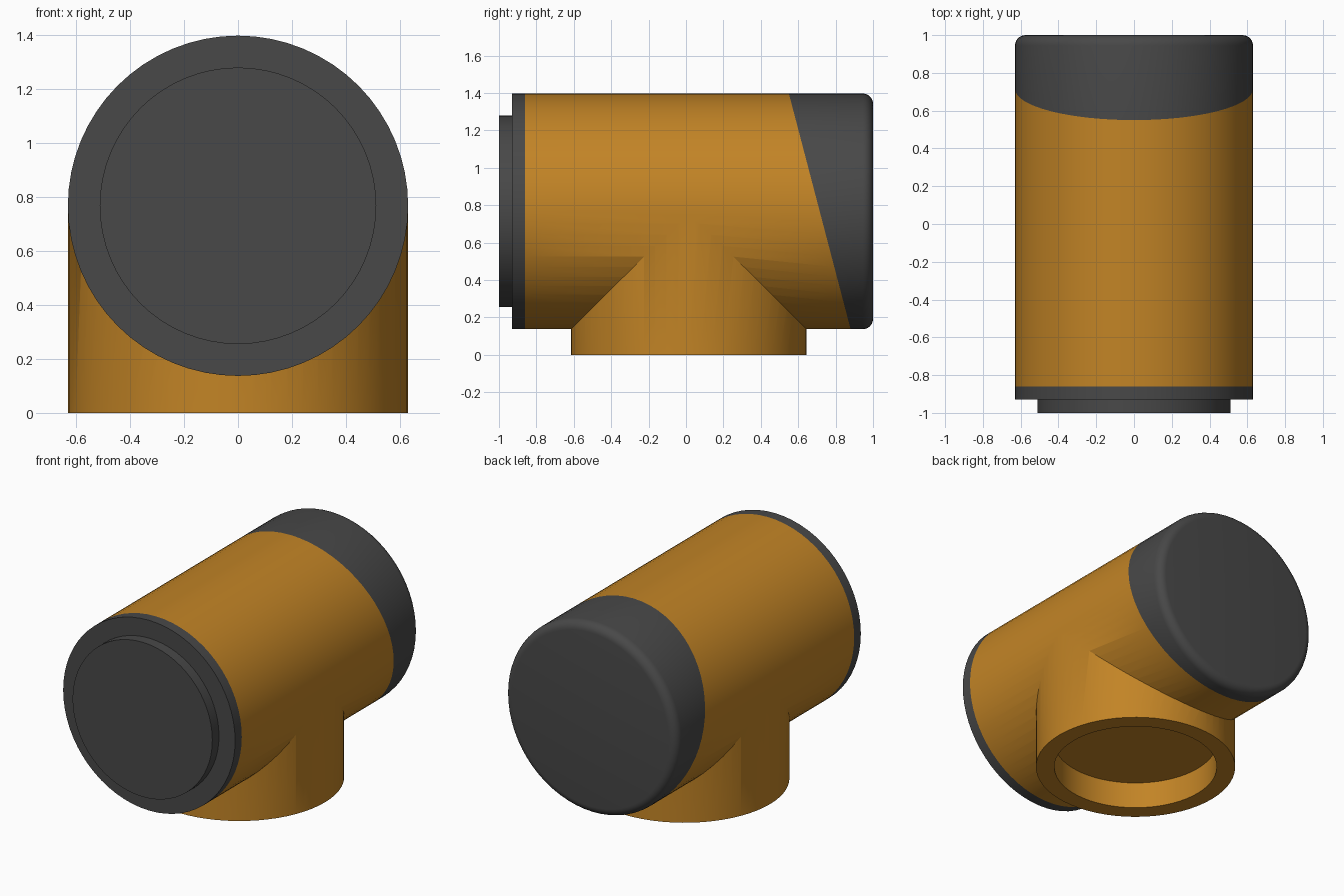
import bpy
import bmesh
import math
from mathutils import Vector, Matrix

if "Cube" in bpy.data.objects:
    bpy.data.objects.remove(bpy.data.objects["Cube"], do_unlink=True)

R = 0.63            # outer radius of barrel and branch
AXIS_Z = 0.767      # height of the barrel axis
BRANCH_Y = 0.015
SIDES = 64
BEVEL = 0.055


def make_material(name, color):
    mat = bpy.data.materials.new(name)
    mat.use_nodes = True
    mat.diffuse_color = color
    mat.node_tree.nodes["Principled BSDF"].inputs["Base Color"].default_value = color
    return mat


ochre = make_material("ochre", (0.54, 0.23, 0.019, 1))
charcoal = make_material("charcoal", (0.065, 0.065, 0.065, 1))


def lathe(name, profile, mat, matrix, cut=None):
    """Revolve (radius, height) points around z, then place; cut = (point, normal) removes the normal side."""
    bm = bmesh.new()
    verts = [bm.verts.new((r, 0, h)) for r, h in profile]
    edges = [bm.edges.new(pair) for pair in zip(verts, verts[1:])]
    bmesh.ops.spin(bm, geom=verts + edges, cent=(0, 0, 0), axis=(0, 0, 1),
                   angle=math.tau, steps=SIDES, use_merge=True)
    bmesh.ops.remove_doubles(bm, verts=bm.verts, dist=1e-5)
    bmesh.ops.holes_fill(bm, edges=bm.edges, sides=0)
    bm.transform(matrix)
    if cut:
        bmesh.ops.bisect_plane(bm, geom=bm.verts[:] + bm.edges[:] + bm.faces[:],
                               plane_co=cut[0], plane_no=cut[1], clear_outer=True)
        bmesh.ops.holes_fill(bm, edges=bm.edges, sides=0)
    bmesh.ops.recalc_face_normals(bm, faces=bm.faces)
    mesh = bpy.data.meshes.new(name)
    bm.to_mesh(mesh)
    bm.free()
    mesh.materials.append(mat)
    obj = bpy.data.objects.new(name, mesh)
    bpy.context.collection.objects.link(obj)
    return obj


def activate(obj):
    bpy.ops.object.select_all(action='DESELECT')
    obj.select_set(True)
    bpy.context.view_layer.objects.active = obj


def boolean(target, tool, operation):
    mod = target.modifiers.new(operation.title(), 'BOOLEAN')
    mod.object = tool
    mod.operation = operation
    mod.solver = 'EXACT'
    activate(target)
    bpy.ops.object.modifier_apply(modifier=mod.name)
    bpy.data.objects.remove(tool, do_unlink=True)


# Lathe heights run along +y for the barrel, along +z for the branch
along_y = Matrix.Translation((0, 0, AXIS_Z)) @ Matrix.Rotation(-math.pi / 2, 4, 'X')
upright = Matrix.Translation((0, BRANCH_Y, 0))

# Slanted seam between barrel and rear cap
seam_top = Vector((0, 0.55, AXIS_Z + R))
seam_bottom = Vector((0, 0.88, AXIS_Z - R))
slope = seam_bottom - seam_top
seam_normal = Vector((0, -slope.z, slope.y)).normalized()

# Barrel with its downward branch and round socket
barrel = lathe("barrel", [(R, -0.86), (R, 0.94)], ochre, along_y, (seam_top, seam_normal))
branch = lathe("branch", [(R - 0.001, 0), (R - 0.001, AXIS_Z)], ochre, upright)
boolean(barrel, branch, 'UNION')
socket = lathe("socket_cutter", [(0.513, -0.1), (0.513, 0.18)], ochre, upright)
boolean(barrel, socket, 'DIFFERENCE')

# Rear cap with a rounded rim
rim = [(R - BEVEL + BEVEL * math.cos(a), 1 - BEVEL + BEVEL * math.sin(a))
       for a in (math.radians(15 * i) for i in range(7))]
rear_cap = lathe("rear_cap", [(R, 0.4)] + rim, charcoal, along_y, (seam_top, -seam_normal))

# Front collar and raised end disc
front_collar = lathe("front_collar", [(R, -0.93), (R, -0.86)], charcoal, along_y)
front_disc = lathe("front_disc", [(0.512, -1), (0.512, -0.92)], charcoal, along_y)

for obj in (barrel, rear_cap, front_collar, front_disc):
    activate(obj)
    bpy.ops.object.shade_smooth_by_angle(angle=math.radians(30))
